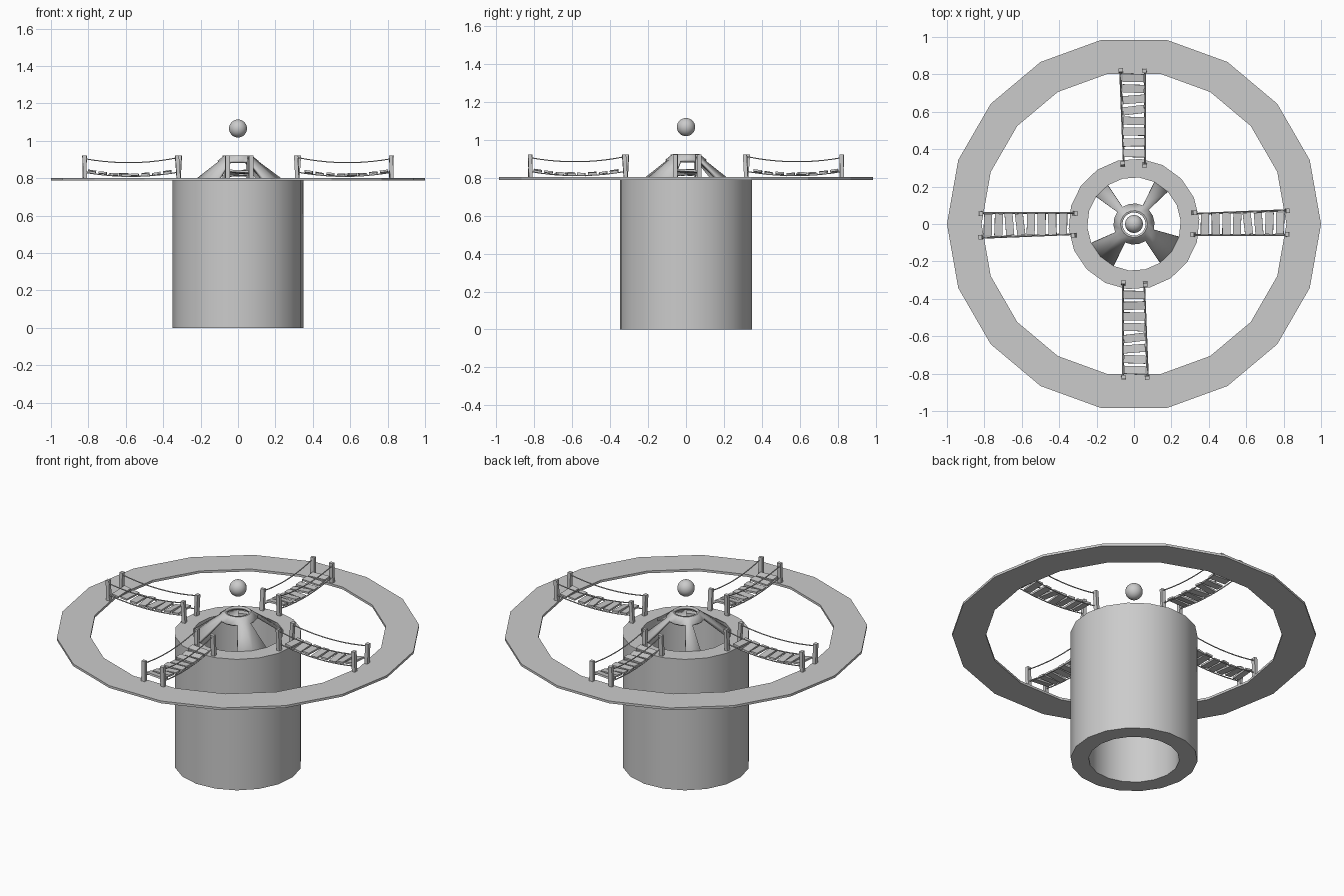
import bpy, bmesh, random
from math import cos, sin, radians, pi
from mathutils import Matrix, Vector

if "Cube" in bpy.data.objects:
    bpy.data.objects.remove(bpy.data.objects["Cube"])

random.seed(4)
SIDES = 18


def finish(name, bm, smooth=False):
    bmesh.ops.recalc_face_normals(bm, faces=bm.faces)
    me = bpy.data.meshes.new(name)
    bm.to_mesh(me)
    bm.free()
    ob = bpy.data.objects.new(name, me)
    bpy.context.collection.objects.link(ob)
    if smooth:
        bpy.ops.object.select_all(action='DESELECT')
        bpy.context.view_layer.objects.active = ob
        ob.select_set(True)
        bpy.ops.object.shade_smooth_by_angle(angle=radians(30))
    return ob


def lathe(name, profile, closed=True, offset=0.0, skip=None, smooth=False):
    bm = bmesh.new()
    rows = []
    for r, z in profile:
        rows.append([bm.verts.new((r * cos(offset + 2 * pi * i / SIDES),
                                   r * sin(offset + 2 * pi * i / SIDES), z))
                     for i in range(SIDES)])
    n = len(rows)
    for k in range(n if closed else n - 1):
        a, b = rows[k], rows[(k + 1) % n]
        for i in range(SIDES):
            if skip and skip(k, i):
                continue
            j = (i + 1) % SIDES
            bm.faces.new((a[i], a[j], b[j], b[i]))
    return finish(name, bm, smooth)


def add_box(bm, size, matrix):
    bmesh.ops.create_cube(bm, size=1, matrix=matrix @ Matrix.Diagonal((*size, 1)))


def add_tube(bm, points, radius, sides=6):
    # all ropes run roughly along local x, so rings stay in the yz plane
    rings = [[bm.verts.new(p + Vector((0, radius * cos(2 * pi * i / sides),
                                       radius * sin(2 * pi * i / sides))))
              for i in range(sides)] for p in points]
    for a, b in zip(rings, rings[1:]):
        for i in range(sides):
            j = (i + 1) % sides
            bm.faces.new((a[i], a[j], b[j], b[i]))
    bm.faces.new(rings[0])
    bm.faces.new(rings[-1])


def sagging(a, b, sag, steps=10):
    a, b = Vector(a), Vector(b)
    return [a.lerp(b, t / steps) - Vector((0, 0, sag * 4 * (t / steps) * (1 - t / steps)))
            for t in range(steps + 1)]


# Outer walkway ring and hollow tower
lathe("outer_walkway", [(0.815, 0.788), (1.0, 0.788), (1.0, 0.802), (0.815, 0.802)])
lathe("tower", [(0.25, 0), (0.35, 0), (0.35, 0.795), (0.25, 0.795)],
      offset=radians(4), smooth=True)

# Cone roof with four openings, three segments wide each
window_segments = {3, 4, 5, 7, 8, 9, 12, 13, 14, 17, 0, 1}
roof = lathe("cone_roof", [(0.255, 0.79), (0.11, 0.893), (0.072, 0.923), (0.062, 0.923)],
             closed=False, offset=radians(4),
             skip=lambda k, i: k == 0 and i in window_segments, smooth=True)
solid = roof.modifiers.new("thickness", 'SOLIDIFY')
solid.thickness = 0.016
solid.offset = -1

# Floating ball
bm = bmesh.new()
bmesh.ops.create_uvsphere(bm, u_segments=24, v_segments=14, radius=0.048,
                          matrix=Matrix.Translation((0, 0, 1.066)))
finish("floating_ball", bm, True)

# One rope bridge along +x: posts, ropes, planks
posts, ropes, planks = bmesh.new(), bmesh.new(), bmesh.new()
for x, y, lean, yaw in ((0.322, 0.06, 4, 5), (0.314, -0.056, -3, -6),
                        (0.82, 0.07, 2, 4), (0.82, -0.056, -2, 2)):
    m = (Matrix.Translation((x, y, 0.857)) @ Matrix.Rotation(radians(lean), 4, 'Y')
         @ Matrix.Rotation(radians(yaw), 4, 'Z'))
    add_box(posts, (0.02, 0.024, 0.13), m)

for y0, y1 in ((0.056, 0.076), (-0.06, -0.06)):
    add_tube(ropes, sagging((0.322, y0, 0.91), (0.822, y1, 0.905), 0.024), 0.0032)
    add_tube(ropes, sagging((0.322, y0 * 0.93, 0.832), (0.822, y1 * 0.93, 0.832), 0.022), 0.0032)

count = 8
for i in range(count):
    t = (i + 0.5) / count
    x = 0.35 + 0.46 * t
    z = 0.84 - 0.022 * 4 * t * (1 - t) + random.uniform(-0.003, 0.003)
    m = (Matrix.Translation((x, 0.004 * t, z))
         @ Matrix.Rotation(radians(random.uniform(-3, 9)), 4, 'Z')
         @ Matrix.Rotation(radians(10 * (1 - 2 * t) + random.uniform(-5, 5)), 4, 'Y')
         @ Matrix.Rotation(radians(random.uniform(-4, 4)), 4, 'X'))
    add_box(planks, (0.043, 0.116, 0.011), m)

# Repeat the bridge four times round the tower
for name, bm, smooth in (("bridge_posts", posts, False), ("bridge_ropes", ropes, False),
                         ("bridge_planks", planks, False)):
    first = finish(name, bm, smooth)
    for q in range(1, 4):
        copy = first.copy()
        copy.name = f"{name}_{q}"
        copy.rotation_euler.z = q * pi / 2
        bpy.context.collection.objects.link(copy)
